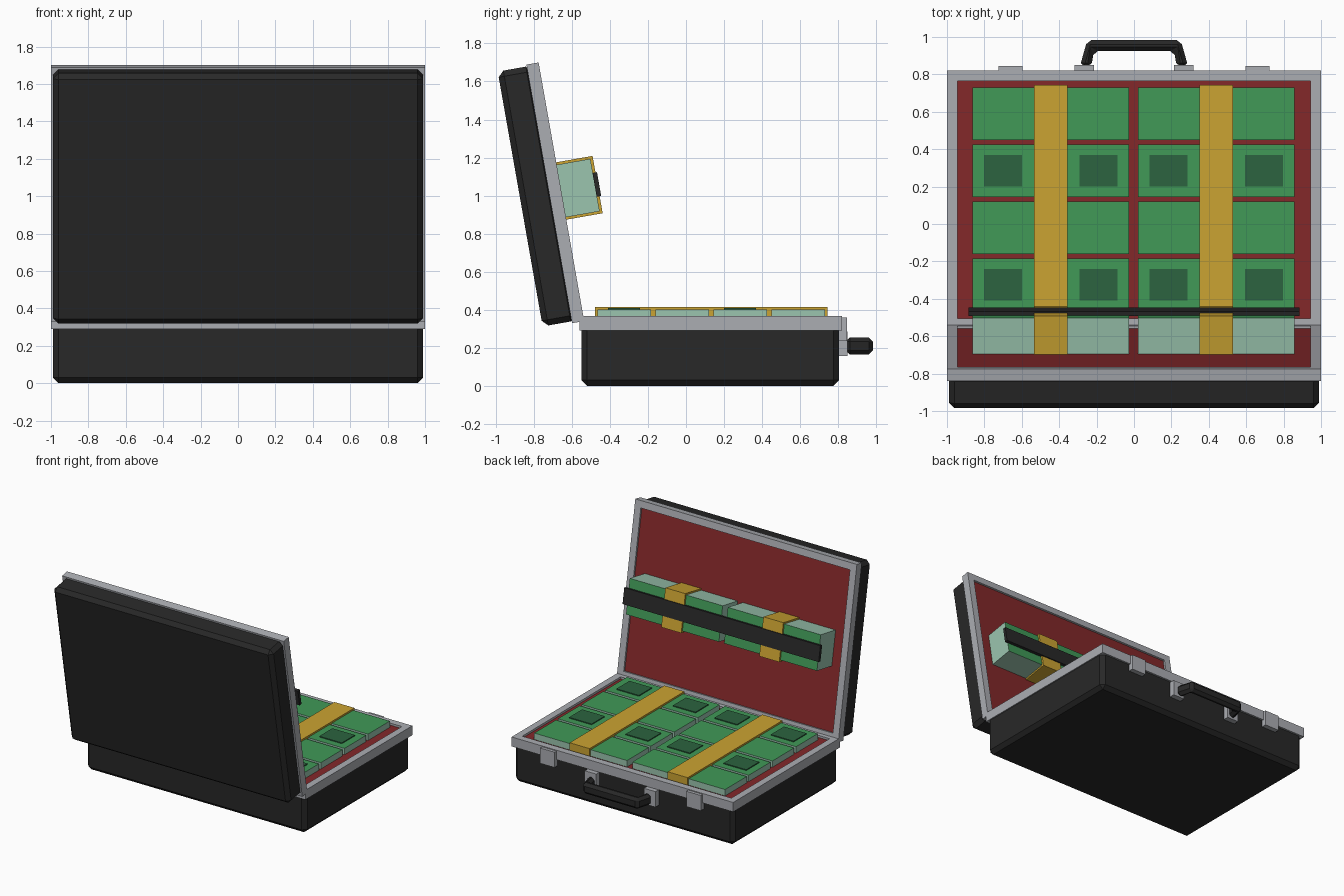
import bpy, bmesh, math
from mathutils import Matrix, Vector

if "Cube" in bpy.data.objects:
    bpy.data.objects.remove(bpy.data.objects["Cube"])


def mat(name, rgb):
    m = bpy.data.materials.new(name)
    m.diffuse_color = (*rgb, 1)
    m.use_nodes = True
    m.node_tree.nodes["Principled BSDF"].inputs["Base Color"].default_value = m.diffuse_color
    return m


BLACK = mat("black leather", (0.021, 0.021, 0.021))
GREY = mat("grey metal", (0.41, 0.42, 0.45))
RED = mat("red lining", (0.23, 0.021, 0.023))
GREEN = mat("note green", (0.052, 0.32, 0.097))
PALE = mat("pale note edge", (0.33, 0.56, 0.43))
DARK = mat("dark green print", (0.025, 0.125, 0.05))
GOLD = mat("gold band", (0.60, 0.37, 0.032))

# Lid frame: local x across, local y up the lid, local z towards the inside
a = math.radians(10)
LID = Matrix(((-1, 0, 0, 0),
              (0, -math.sin(a), math.cos(a), -0.535),
              (0, math.cos(a), math.sin(a), 0.341),
              (0, 0, 0, 1)))
BASE = Matrix.Identity(4)


def finish(bm, name, mats, frame, bevel=0):
    bmesh.ops.recalc_face_normals(bm, faces=bm.faces)
    me = bpy.data.meshes.new(name)
    bm.to_mesh(me)
    bm.free()
    for m in mats:
        me.materials.append(m)
    ob = bpy.data.objects.new(name, me)
    ob.matrix_world = frame
    bpy.context.collection.objects.link(ob)
    if bevel:
        b = ob.modifiers.new("chamfer", 'BEVEL')
        b.width, b.segments = bevel, 1
    return ob


def box(name, xr, yr, zr, mats, frame=BASE, bevel=0, top_slot=None):
    bm = bmesh.new()
    bmesh.ops.create_cube(bm, size=1)
    for v in bm.verts:
        v.co = Vector([(r[0] + r[1]) / 2 + c * (r[1] - r[0])
                       for c, r in zip(v.co, (xr, yr, zr))])
    if top_slot is not None:
        for f in bm.faces:
            if f.normal.z > 0.9:
                f.material_index = top_slot
    return finish(bm, name, mats, frame, bevel)


def prism(bm, outline, z0, z1):
    f = bm.faces.new([bm.verts.new((x, y, z0)) for x, y in outline])
    ext = bmesh.ops.extrude_face_region(bm, geom=[f])
    top = [g for g in ext["geom"] if isinstance(g, bmesh.types.BMVert)]
    bmesh.ops.translate(bm, verts=top, vec=(0, 0, z1 - z0))


def rim(name, xr, yr, zr, wall, frame):
    """Rectangular frame with a mitred, open middle."""
    bm = bmesh.new()
    rings = []
    for inset, z in ((0, zr[0]), (0, zr[1]), (wall, zr[1]), (wall, zr[0])):
        x0, x1, y0, y1 = xr[0] + inset, xr[1] - inset, yr[0] + inset, yr[1] - inset
        rings.append([bm.verts.new((x, y, z))
                      for x, y in ((x0, y0), (x1, y0), (x1, y1), (x0, y1))])
    for i in range(4):
        p, q = rings[i], rings[(i + 1) % 4]
        for j in range(4):
            k = (j + 1) % 4
            bm.faces.new((p[j], p[k], q[k], q[j]))
    finish(bm, name, [GREY], frame)


def bundle(name, cx, cy, floor, top, frame, printed=False):
    """Stack of notes with a wrapped band and optional printed squares."""
    box(name, (cx - 0.419, cx + 0.419), (cy - 0.14, cy + 0.14), (floor, top),
        [PALE, GREEN], frame, top_slot=1)
    box(name + "_band", (cx - 0.09, cx + 0.09), (cy - 0.153, cy + 0.153),
        (floor, top + 0.014), [GOLD], frame)
    if printed:
        for s in (-1, 1):
            px = cx + s * 0.255
            box(name + "_print", (px - 0.102, px + 0.102), (cy - 0.084, cy + 0.084),
                (top - 0.002, top + 0.0075), [DARK], frame)


# Base half of the case
box("base_shell", (-0.99, 0.99), (-0.55, 0.805), (0, 0.32), [BLACK], bevel=0.03)
rim("base_rim", (-1, 1), (-0.56, 0.82), (0.29, 0.367), 0.056, BASE)
box("base_lining", (-0.95, 0.95), (-0.51, 0.77), (0.31, 0.35), [RED])

# Lid half of the case
box("lid_shell", (-0.99, 0.99), (0.01, 1.37), (-0.22, -0.04), [BLACK], LID, bevel=0.03)
rim("lid_rim", (-1, 1), (0, 1.38), (-0.065, 0), 0.056, LID)
box("lid_lining", (-0.95, 0.95), (0.05, 1.33), (-0.05, -0.015), [RED], LID)

# Note bundles: four rows in the base, one row strapped in the lid
for cx in (-0.445, 0.44):
    for row in range(4):
        bundle("base_bundle", cx, 0.59 - 0.305 * row, 0.345, 0.402, BASE, row % 2 == 1)
for cx in (-0.44, 0.445):
    bundle("lid_bundle", cx, 0.694, -0.02, 0.18, LID)
box("lid_strap", (-0.885, 0.885), (0.632, 0.759), (0.178, 0.202), [BLACK], LID)

# Latches and handle mounts
for s in (-1, 1):
    lx, hx = s * 0.66, s * 0.267
    box("latch", (lx - 0.065, lx + 0.065), (0.80, 0.845), (0.235, 0.36), [GREY])
    box("handle_mount", (hx - 0.052, hx + 0.052), (0.80, 0.85), (0.158, 0.285), [GREY])

# Carry handle
bm = bmesh.new()
half = [(0.29, 0.84), (0.25, 0.983), (0.215, 0.925), (0.228, 0.84)]
outline = [half[0], half[1], (-0.25, 0.983), (-0.29, 0.84),
           (-0.228, 0.84), (-0.215, 0.925), half[2], half[3]]
prism(bm, outline, 0.165, 0.255)
finish(bm, "handle", [BLACK], BASE, bevel=0.022)
